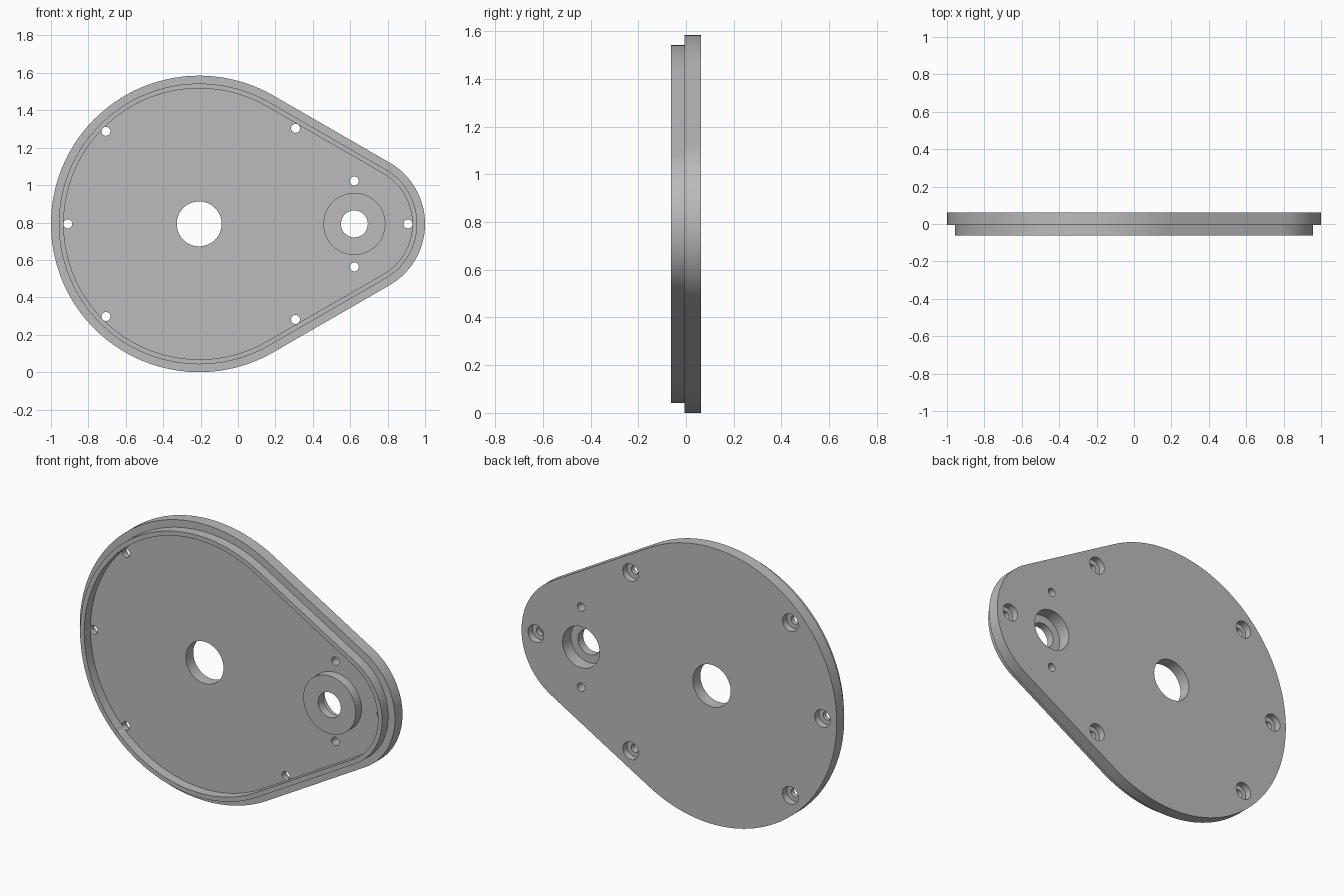
import bpy, bmesh, math

if "Cube" in bpy.data.objects:
    bpy.data.objects.remove(bpy.data.objects["Cube"], do_unlink=True)

grey = bpy.data.materials.new("plain grey")
grey.use_nodes = True
colour = (0.5, 0.5, 0.5, 1)
grey.diffuse_color = colour
grey.node_tree.nodes["Principled BSDF"].inputs["Base Color"].default_value = colour

MID_Z = 0.7925
BIG_X, BIG_R = -0.2075, 0.7925
SMALL_X, SMALL_R = 0.622, 0.378
FRONT, STEP, BACK = -0.0625, -0.006, 0.0625


def prism(name, points, y0, y1):
    """Solid made by sweeping an x-z outline from y0 to y1."""
    bm = bmesh.new()
    face = bm.faces.new([bm.verts.new((x, y0, z)) for x, z in points])
    swept = bmesh.ops.extrude_face_region(bm, geom=[face])
    for v in swept["geom"]:
        if isinstance(v, bmesh.types.BMVert):
            v.co.y = y1
    bmesh.ops.recalc_face_normals(bm, faces=bm.faces)
    mesh = bpy.data.meshes.new(name)
    bm.to_mesh(mesh)
    bm.free()
    mesh.materials.append(grey)
    obj = bpy.data.objects.new(name, mesh)
    bpy.context.collection.objects.link(obj)
    return obj


def arc(cx, r, start, end, n):
    return [(cx + r * math.cos(start + (end - start) * i / n),
             MID_Z + r * math.sin(start + (end - start) * i / n)) for i in range(n + 1)]


def teardrop(inset):
    """Two arcs joined by their outer tangents."""
    t = math.acos((BIG_R - SMALL_R) / (SMALL_X - BIG_X))
    return (arc(SMALL_X, SMALL_R - inset, -t, t, 40)
            + arc(BIG_X, BIG_R - inset, t, 2 * math.pi - t, 96))


def cylinder(name, x, z, r, y0, y1, n=48):
    pts = [(x + r * math.cos(2 * math.pi * i / n), z + r * math.sin(2 * math.pi * i / n))
           for i in range(n)]
    return prism(name, pts, y0, y1)


def combine(body, tool, operation):
    mod = body.modifiers.new("combine", "BOOLEAN")
    mod.operation, mod.solver, mod.object = operation, "EXACT", tool
    bpy.context.view_layer.update()
    graph = bpy.context.evaluated_depsgraph_get()
    mesh = bpy.data.meshes.new_from_object(body.evaluated_get(graph))
    body.modifiers.clear()
    body.data = mesh
    bpy.data.objects.remove(tool, do_unlink=True)


# Back plate with raised locating rim
cover = prism("cover_plate", teardrop(0), STEP, BACK)
rim = prism("rim", teardrop(0.042), FRONT, 0.02)
combine(cover, rim, "UNION")
combine(cover, prism("recess", teardrop(0.068), FRONT - 0.1, STEP), "DIFFERENCE")

# Bearing boss on the front
combine(cover, cylinder("boss", SMALL_X, MID_Z, 0.166, FRONT + 0.003, 0.02, 64), "UNION")

# Large shaft hole, stepped bearing bore
combine(cover, cylinder("shaft_hole", BIG_X, MID_Z, 0.12, -0.2, 0.2, 64), "DIFFERENCE")
combine(cover, cylinder("bore", SMALL_X, MID_Z, 0.072, -0.2, 0.2), "DIFFERENCE")
combine(cover, cylinder("bearing_pocket", SMALL_X, MID_Z, 0.118, BACK - 0.075, 0.2), "DIFFERENCE")

# Counterbored screw holes around the edge
screws = [(-0.91, 0), (0.909, 0)]
screws += [(x, side * dz) for x, dz in ((-0.706, 0.495), (0.308, 0.511)) for side in (-1, 1)]
for x, dz in screws:
    combine(cover, cylinder("screw_hole", x, MID_Z + dz, 0.024, -0.2, 0.2, 24), "DIFFERENCE")
    combine(cover, cylinder("screw_head", x, MID_Z + dz, 0.05, BACK - 0.04, 0.2, 32), "DIFFERENCE")

# Plain holes above and below the boss
for side in (-1, 1):
    combine(cover, cylinder("pin_hole", SMALL_X, MID_Z + side * 0.23, 0.024, -0.2, 0.2, 24),
            "DIFFERENCE")

bpy.ops.object.select_all(action="DESELECT")
cover.select_set(True)
bpy.context.view_layer.objects.active = cover
bpy.ops.object.shade_smooth_by_angle(angle=math.radians(30))
